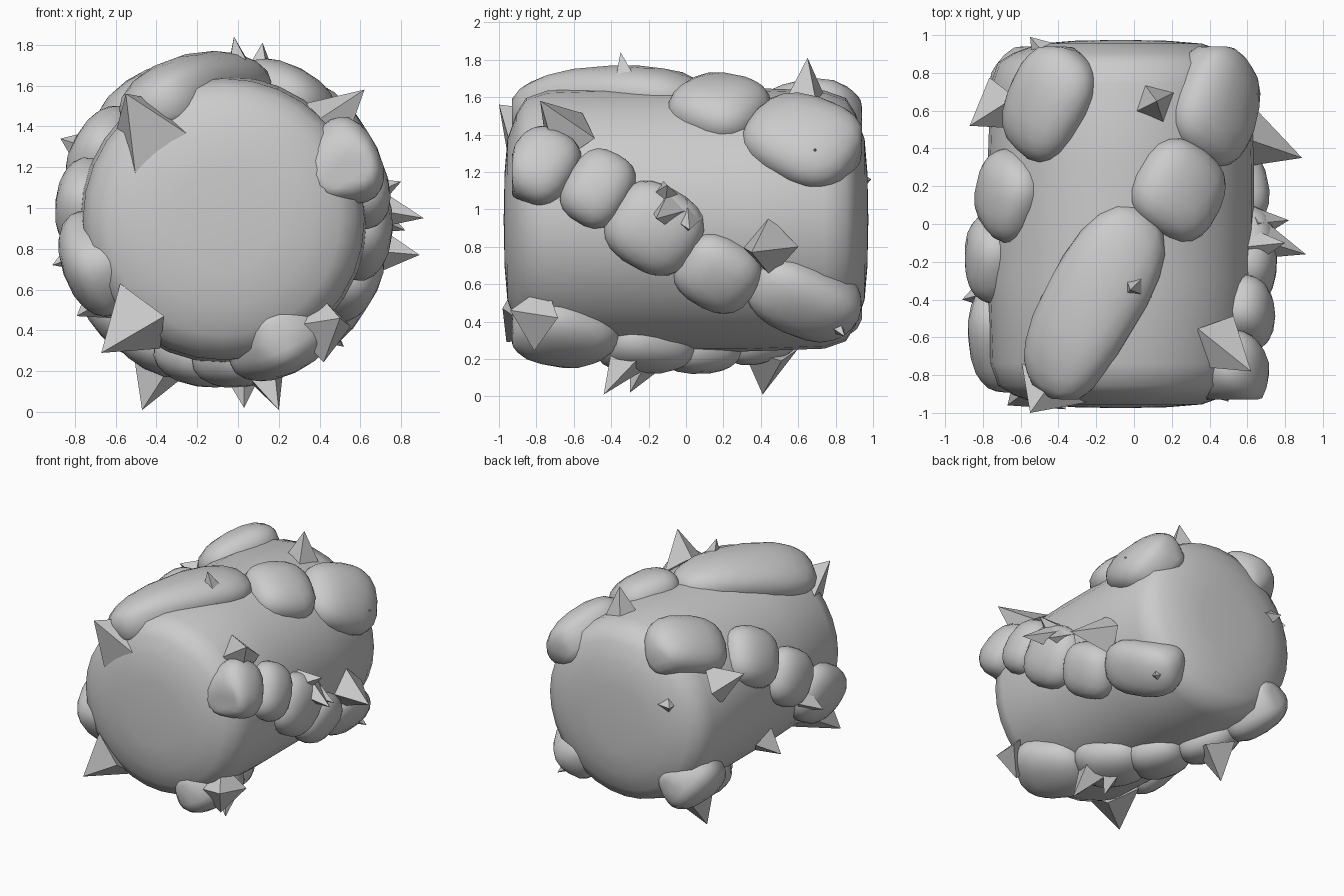
import bpy, bmesh, math
from mathutils import Vector

if "Cube" in bpy.data.objects:
    bpy.data.objects.remove(bpy.data.objects["Cube"])

stone = bpy.data.materials.new("stone_grey")
stone.use_nodes = True
GREY = (0.6, 0.6, 0.6, 1)
stone.diffuse_color = GREY
stone.node_tree.nodes["Principled BSDF"].inputs["Base Color"].default_value = GREY

CX, CZ, R = -0.07, 0.945, 0.7      # axis and radius of the drum


def finish(bm, name, smooth=None):
    bmesh.ops.recalc_face_normals(bm, faces=bm.faces)
    mesh = bpy.data.meshes.new(name)
    bm.to_mesh(mesh)
    bm.free()
    mesh.materials.append(stone)
    obj = bpy.data.objects.new(name, mesh)
    bpy.context.collection.objects.link(obj)
    if smooth:
        bpy.ops.object.select_all(action='DESELECT')
        obj.select_set(True)
        bpy.context.view_layer.objects.active = obj
        bpy.ops.object.shade_smooth_by_angle(angle=math.radians(smooth))


def on_drum(angle, y, r):
    return Vector((CX + r * math.cos(angle), y, CZ + r * math.sin(angle)))


# Drum body: a turned profile with rounded rims and domed ends
def make_body():
    half = [(0.001, 0.975), (0.25, 0.97), (0.43, 0.955), (0.57, 0.905), (0.65, 0.855),
            (0.69, 0.74), (0.705, 0.3)]
    profile = [(r, -y) for r, y in half] + [(r, y) for r, y in reversed(half)]
    bm = bmesh.new()
    verts = [bm.verts.new(on_drum(0, y, r)) for r, y in profile]
    edges = [bm.edges.new(pair) for pair in zip(verts, verts[1:])]
    bmesh.ops.spin(bm, geom=verts + edges, cent=(CX, 0, CZ), axis=(0, 1, 0),
                   angle=math.tau, steps=32)
    bmesh.ops.remove_doubles(bm, verts=bm.verts, dist=0.003)
    finish(bm, "drum_body", 40)


# Rounded, slightly boxy lump wrapped around the drum, lying along the spiral
def make_lump(name, degrees, y, length, width, tilt=math.radians(31)):
    bm = bmesh.new()
    bmesh.ops.create_icosphere(bm, subdivisions=3, radius=1)
    for v in bm.verts:
        a, b, h = (math.copysign(abs(c) ** 0.75, c) for c in v.co)
        a, b = a * length, b * width
        along = a * math.cos(tilt) + b * math.sin(tilt)
        around = b * math.cos(tilt) - a * math.sin(tilt)
        v.co = on_drum(math.radians(degrees) + around / R, max(-0.93, min(0.94, y + along)),
                       0.64 + 0.19 * h)
    finish(bm, name, 50)


# Four-sided flat spike from a base centre to a tip
def make_spike(name, base, tip, width):
    base, tip = Vector(base), Vector(tip)
    axis = tip - base
    turn = axis.to_track_quat('Z', 'Y')
    bm = bmesh.new()
    bmesh.ops.create_cone(bm, cap_ends=True, segments=4, radius1=width, radius2=0,
                          depth=axis.length)
    for v in bm.verts:
        v.co = turn @ v.co + (base + tip) / 2
    bmesh.ops.remove_doubles(bm, verts=bm.verts, dist=0.001)
    finish(bm, name)


make_body()

# Spiral rows: angle, y, half length, half width
rows = {
    "left_lump": [(25, -.77, .19, .22), (14, -.47, .18, .22), (-4, -.17, .26, .24),
                  (-25, .17, .23, .21), (-40, .63, .32, .21)],
    "top_lump": [(103, -.42, .57, .27), (63, .18, .26, .26), (40, .63, .32, .28)],
    "right_lump": [(125, .64, .32, .24), (151, .15, .24, .23), (174, -.18, .23, .22),
                   (199, -.59, .3, .24)],
    "bottom_lump": [(-65, -.65, .29, .25), (-82, -.22, .27, .23), (-99, .06, .23, .23),
                    (-118, .36, .25, .22), (-136, .69, .26, .24)],
}
for name, lumps in rows.items():
    for i, lump in enumerate(lumps):
        make_lump(f"{name}_{i + 1}", *lump)

# Spikes: base, tip, base radius
spikes = [
    ((.1, .64, 1.55), (.12, .65, 1.81), .14),
    ((.02, -.31, 1.6), (-.02, -.35, 1.84), .12),
    ((-.41, -.8, 1.34), (-.55, -1, 1.56), .24),
    ((.42, -.62, 1.38), (.62, -.78, 1.58), .17),
    ((.6, .45, .8), (.89, .35, .77), .16),
    ((.65, -.08, 1), (.91, -.16, .95), .11),
    ((.62, 0, .97), (.82, .02, .89), .1),
    ((.6, -.12, 1.05), (.8, -.1, 1.13), .11),
    ((-.48, -.82, .47), (-.67, -.96, .29), .2),
    ((.4, -.78, .42), (.5, -.94, .46), .18),
    ((.1, -.28, .26), (.2, -.44, .01), .15),
    ((.02, -.2, .22), (.03, -.3, .02), .11),
    ((-.38, .45, .25), (-.47, .41, .01), .16),
    ((.52, .69, 1.29), (.67, .69, 1.32), .1),
    ((.45, .8, .38), (.52, .85, .32), .05),
    ((-.68, .64, 1.25), (-.87, .52, 1.34), .16),
    ((-.76, -.36, .78), (-.91, -.4, .72), .1),
    ((-.65, -.03, .56), (-.79, -.05, .47), .12),
    ((-.44, .86, 1.14), (-.55, .99, 1.16), .12),
]
for i, spike in enumerate(spikes):
    make_spike(f"spike_{i + 1}", *spike)
